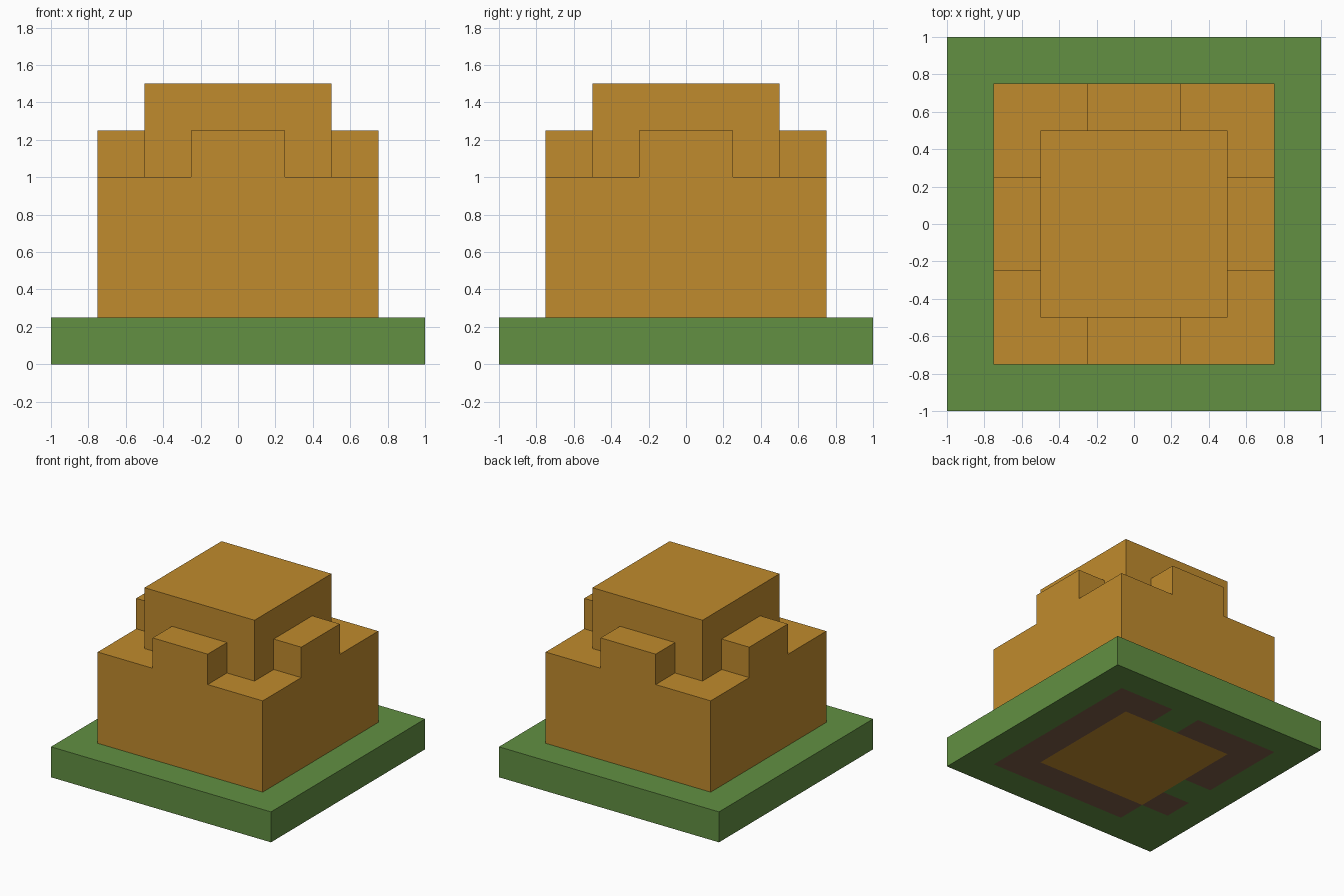
import bpy
import bmesh
from math import pi
from mathutils import Matrix, Vector

default = bpy.data.objects.get("Cube")
if default:
    bpy.data.objects.remove(default, do_unlink=True)


def make_material(name, rgb):
    """Flat material from display colour values, stored as linear."""
    linear = [((c / 255 + 0.055) / 1.055) ** 2.4 for c in rgb]
    mat = bpy.data.materials.new(name)
    mat.use_nodes = True
    mat.diffuse_color = (*linear, 1)
    shader = next(n for n in mat.node_tree.nodes if n.type == "BSDF_PRINCIPLED")
    shader.inputs["Base Color"].default_value = (*linear, 1)
    return mat


grass = make_material("grass green", (98, 144, 66))
sand = make_material("sandstone", (192, 139, 45))
earth = make_material("earth brown", (126, 93, 73))


def box_mesh(size, centre):
    bm = bmesh.new()
    matrix = Matrix.Translation(centre) @ Matrix.Diagonal((*size, 1))
    bmesh.ops.create_cube(bm, size=1, matrix=matrix)
    return bm


def add_object(name, bm, *materials):
    mesh = bpy.data.meshes.new(name)
    bm.to_mesh(mesh)
    bm.free()
    for mat in materials:
        mesh.materials.append(mat)
    obj = bpy.data.objects.new(name, mesh)
    bpy.context.collection.objects.link(obj)
    return obj


# Ground slab, cut into quarter-unit cells so its underside can be coloured
slab = box_mesh((2, 2, 0.25), (0, 0, 0.125))
for axis in (Vector((1, 0, 0)), Vector((0, 1, 0))):
    for step in range(-3, 4):
        bmesh.ops.bisect_plane(slab, geom=slab.verts[:] + slab.edges[:] + slab.faces[:],
                               plane_co=axis * step / 4, plane_no=axis)

# Underside: sandstone core, earth ring with gaps in it
slab.normal_update()
for face in slab.faces:
    if face.normal.z > -0.5:
        continue
    x, y, _ = face.calc_center_median()
    reach = max(abs(x), abs(y))
    back_gap = y > 0.5 and 0 < x < 0.25
    side_gap = x < -0.5 and (-0.25 < y < 0 or y < -0.5)
    if reach < 0.5:
        face.material_index = 1
    elif reach < 0.75 and not back_gap and not side_gap:
        face.material_index = 2
bmesh.ops.dissolve_limit(slab, angle_limit=0.01, verts=slab.verts[:],
                         edges=slab.edges[:], delimit={"MATERIAL"})
add_object("ground_slab", slab, grass, sand, earth)

# Main block and upper tower
add_object("main_block", box_mesh((1.5, 1.5, 0.75), (0, 0, 0.625)), sand)
add_object("upper_tower", box_mesh((1, 1, 0.5), (0, 0, 1.25)), sand)

# One battlement centred on each side
for turn, side in enumerate(("front", "left", "back", "right")):
    battlement = box_mesh((0.5, 0.25, 0.25), (0, -0.625, 1.125))
    battlement.transform(Matrix.Rotation(turn * pi / 2, 4, "Z"))
    add_object(side + "_battlement", battlement, sand)
